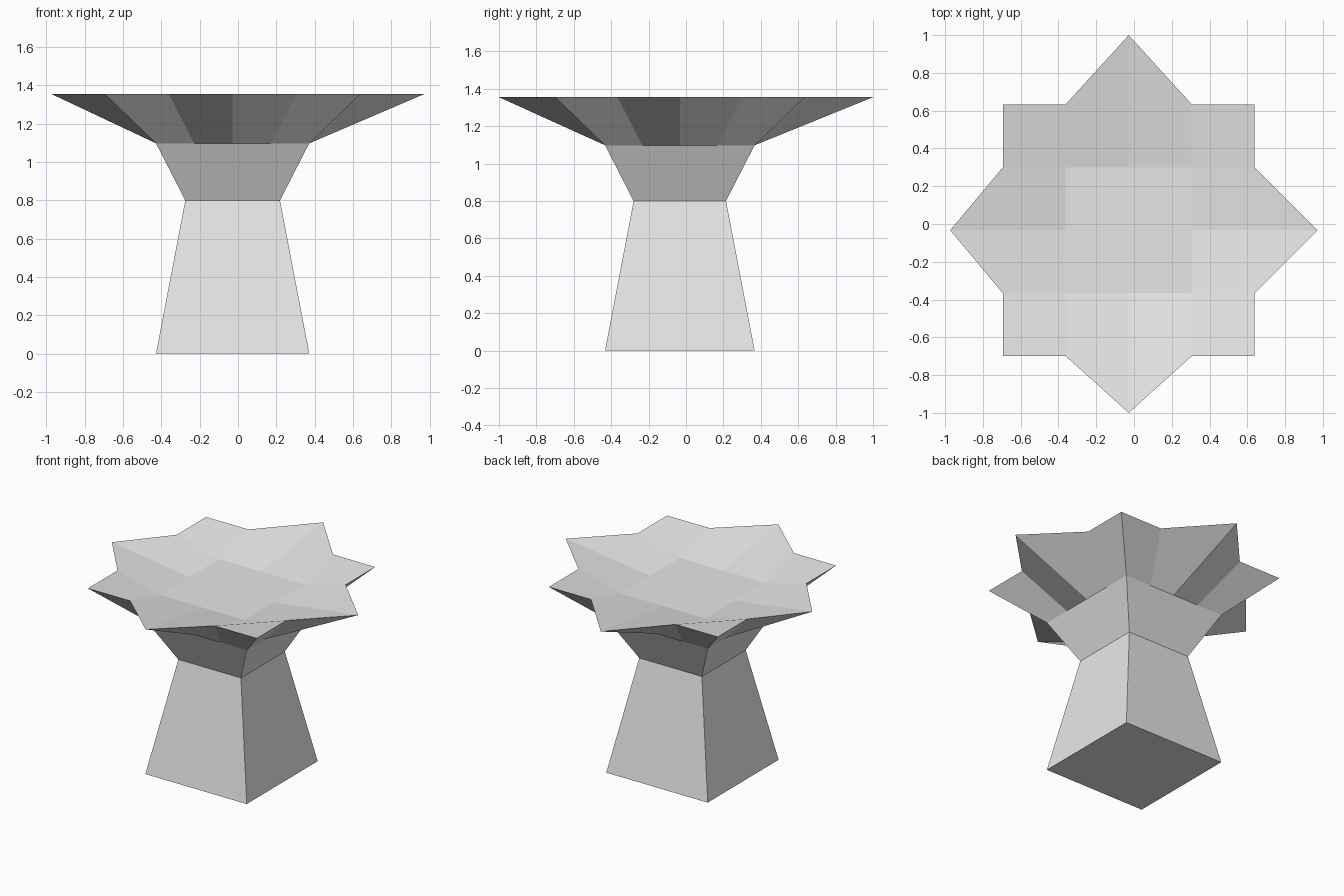
import bpy
import bmesh

cube = bpy.data.objects.get("Cube")
if cube:
    bpy.data.objects.remove(cube, do_unlink=True)

CENTRE = (-0.028, -0.033, 0.0)
RIM_Z, FLOOR_Z, COLLAR_Z = 1.355, 1.27, 1.098
COLLAR = 0.4          # half width of the collar and of the foot
STEP = 1 / 3          # spacing of the bowl's grid

stone = bpy.data.materials.new("light grey")
grey = (0.8, 0.8, 0.8, 1.0)
stone.use_nodes = True
stone.diffuse_color = grey
stone.node_tree.nodes["Principled BSDF"].inputs["Base Color"].default_value = grey


def finish(bm, name):
    bmesh.ops.recalc_face_normals(bm, faces=bm.faces)
    mesh = bpy.data.meshes.new(name)
    bm.to_mesh(mesh)
    bm.free()
    mesh.materials.append(stone)
    obj = bpy.data.objects.new(name, mesh)
    obj.location = CENTRE
    bpy.context.collection.objects.link(obj)


# Pedestal: square rings joined from foot to neck to collar
bm = bmesh.new()
rings = []
for half, z in ((COLLAR, 0), (0.247, 0.8), (COLLAR, COLLAR_Z)):
    corners = ((-half, -half), (half, -half), (half, half), (-half, half))
    rings.append([bm.verts.new((x, y, z)) for x, y in corners])
bm.faces.new(rings[0])
for low, high in zip(rings, rings[1:]):
    for i in range(4):
        j = (i + 1) % 4
        bm.faces.new((low[i], low[j], high[j], high[i]))
finish(bm, "pedestal")

# Star bowl: a square grid, with its outer edge extruded down to the collar
bm = bmesh.new()
bmesh.ops.create_grid(bm, x_segments=4, y_segments=4, size=2 * STEP)
rim_edges = [e for e in bm.edges if e.is_boundary]
rim = {v for e in rim_edges for v in e.verts}
for v in bm.verts:
    v.co.z = RIM_Z if v in rim else FLOOR_Z
lower = bmesh.ops.extrude_edge_only(bm, edges=rim_edges)["geom"]
for v in lower:
    if isinstance(v, bmesh.types.BMVert):
        v.co.x *= COLLAR / (2 * STEP)
        v.co.y *= COLLAR / (2 * STEP)
        v.co.z = COLLAR_Z

# Star tips: pull the middle of each rim side outwards
for v in rim:
    if abs(v.co.y) < 0.01:
        v.co.x = 1.0 if v.co.x > 0 else -0.945
    elif abs(v.co.x) < 0.01:
        v.co.y = 1.033 if v.co.y > 0 else -0.967
finish(bm, "star_bowl")
